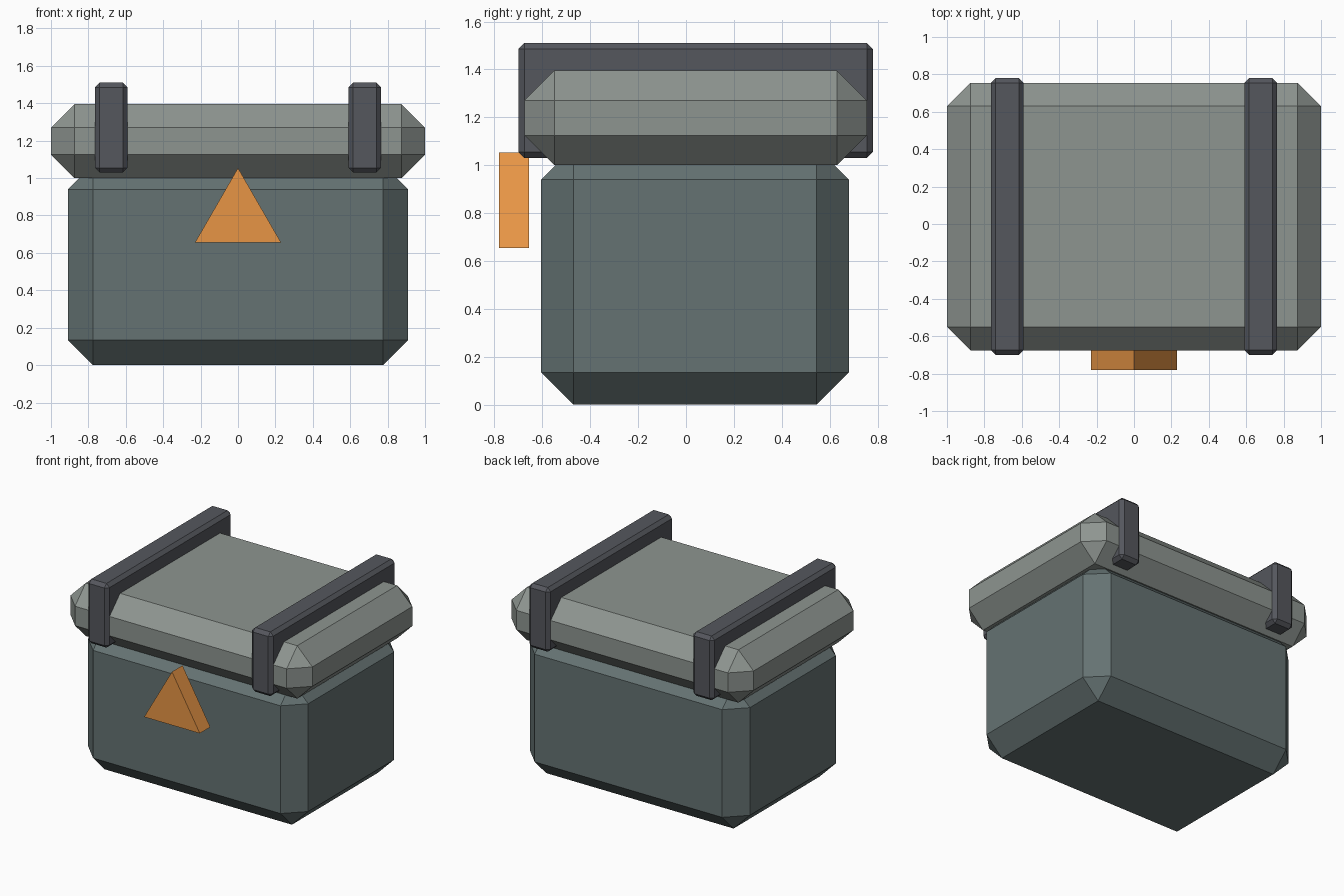
import bpy
import bmesh
from math import sin, cos, pi

if "Cube" in bpy.data.objects:
    bpy.data.objects.remove(bpy.data.objects["Cube"])


def paint(obj, name, rgb):
    mat = bpy.data.materials.new(name)
    mat.diffuse_color = (*rgb, 1)
    mat.use_nodes = True
    mat.node_tree.nodes["Principled BSDF"].inputs["Base Color"].default_value = mat.diffuse_color
    obj.data.materials.append(mat)


def link_mesh(name, bm):
    bmesh.ops.recalc_face_normals(bm, faces=bm.faces)
    mesh = bpy.data.meshes.new(name)
    bm.to_mesh(mesh)
    bm.free()
    obj = bpy.data.objects.new(name, mesh)
    bpy.context.collection.objects.link(obj)
    return obj


def chamfered_box(name, xs, ys, zs, bevel):
    """Box spanning the given ranges, with single-segment chamfers."""
    bm = bmesh.new()
    bmesh.ops.create_cube(bm, size=1)
    for v in bm.verts:
        v.co = [(a + b) / 2 + c * (b - a) for c, (a, b) in zip(v.co, (xs, ys, zs))]
    obj = link_mesh(name, bm)
    mod = obj.modifiers.new("Chamfer", 'BEVEL')
    mod.width = bevel
    mod.segments = 1
    mod.limit_method = 'NONE'
    return obj


# Chest body, its top chamfer running up into the lid
body = chamfered_box("chest_body", (-0.91, 0.91), (-0.605, 0.68), (0, 1.075), 0.135)
paint(body, "slate", (0.13, 0.17, 0.17))

# Overhanging lid
lid = chamfered_box("lid", (-1, 1), (-0.675, 0.755), (1.0, 1.395), 0.125)
paint(lid, "grey", (0.27, 0.3, 0.28))

# Two straps through the lid, mirrored across x
strap = chamfered_box("lid_straps", (0.59, 0.765), (-0.70, 0.78), (1.03, 1.51), 0.025)
strap.modifiers.new("Mirror", 'MIRROR')
paint(strap, "dark_iron", (0.09, 0.095, 0.11))

# Triangular clasp: an equilateral profile extruded along y
bm = bmesh.new()
r = 0.266
corners = [(r * cos(a), -0.78, 0.788 + r * sin(a)) for a in (pi / 2 + i * 2 * pi / 3 for i in range(3))]
face = bm.faces.new([bm.verts.new(c) for c in corners])
ext = bmesh.ops.extrude_face_region(bm, geom=[face], use_keep_orig=True)
new_verts = [g for g in ext["geom"] if isinstance(g, bmesh.types.BMVert)]
bmesh.ops.translate(bm, verts=new_verts, vec=(0, 0.124, 0))
clasp = link_mesh("clasp", bm)
paint(clasp, "orange", (0.8, 0.3, 0.06))
